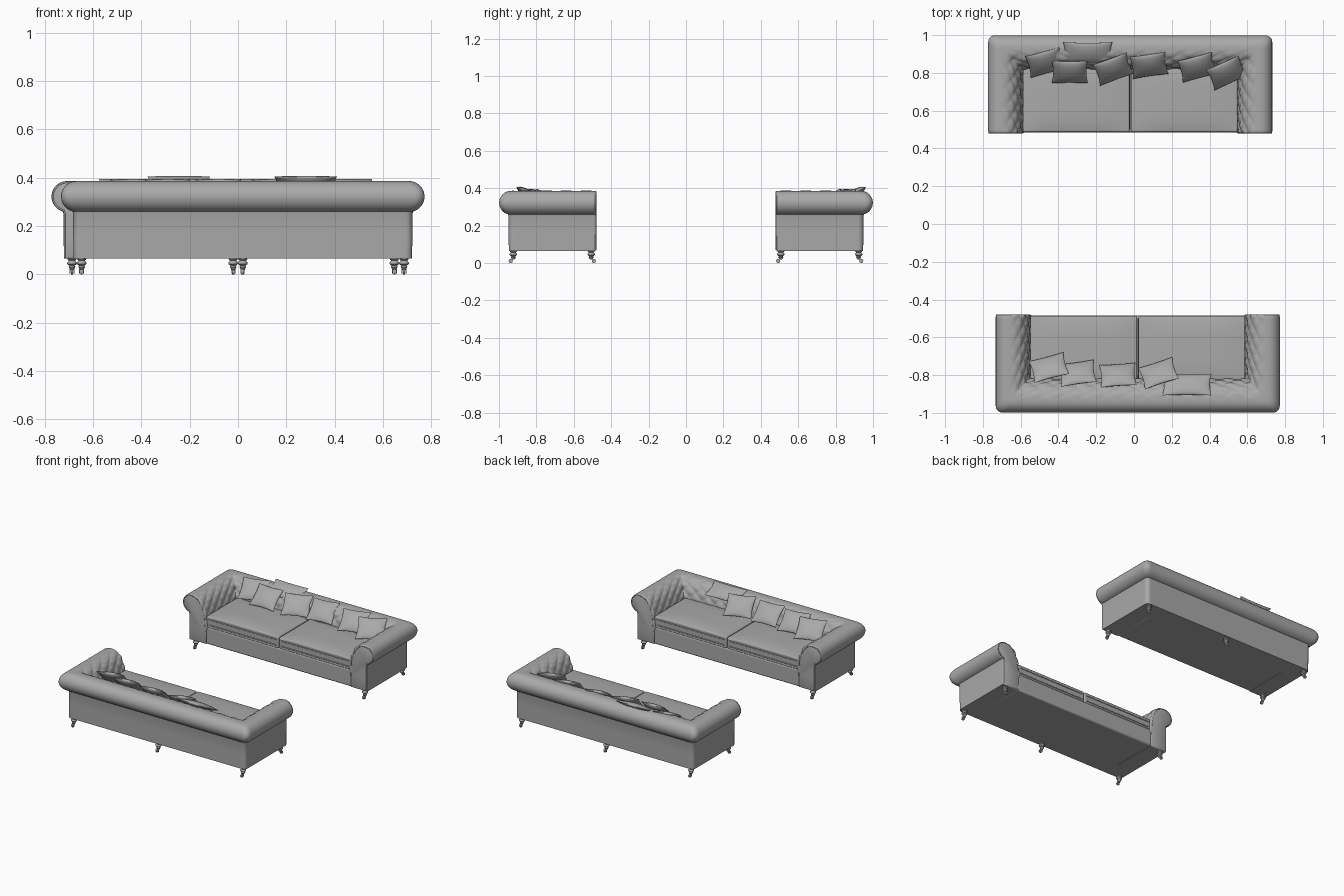
import bpy, bmesh, math
from math import sin, cos, pi, radians
from mathutils import Vector
from mathutils.geometry import interpolate_bezier

cube = bpy.data.objects.get("Cube")
if cube:
    bpy.data.objects.remove(cube)

grey = bpy.data.materials.new("soft_grey")
grey.use_nodes = True
colour = (0.4, 0.4, 0.4, 1)
grey.diffuse_color = colour
grey.node_tree.nodes["Principled BSDF"].inputs["Base Color"].default_value = colour

SHIFT = 0.02           # sideways offset between the two facing sofas
HALF, INNER_BACK = 0.57, 0.817   # inside half width and inside back line
FRONT, BOTTOM = 0.48, 0.065


def add(name, mesh, angle=0.8):
    """Put a mesh in the scene with smooth shading."""
    mesh.materials.clear()
    mesh.materials.append(grey)
    obj = bpy.data.objects.new(name, mesh)
    bpy.context.collection.objects.link(obj)
    bpy.ops.object.select_all(action='DESELECT')
    obj.select_set(True)
    bpy.context.view_layer.objects.active = obj
    if isinstance(mesh, bpy.types.Mesh):
        bpy.ops.object.shade_smooth_by_angle(angle=angle)
    return obj


def pair(obj):
    """Use the part in the rear sofa and, turned half round, in the front sofa."""
    twin = obj.copy()
    twin.name = "front_sofa_" + obj.name
    bpy.context.collection.objects.link(twin)
    obj.name = "rear_sofa_" + obj.name
    x, y, z = obj.location
    obj.location = (x - SHIFT, y, z)
    twin.location = (SHIFT - x, -y, z)
    twin.rotation_euler.z += pi


def from_bmesh(name, bm):
    bmesh.ops.recalc_face_normals(bm, faces=bm.faces)
    mesh = bpy.data.meshes.new(name)
    bm.to_mesh(mesh)
    bm.free()
    return add(name, mesh)


def box(name, low, high, bevel, crown=0):
    """Rounded box, with an optional domed top."""
    low, high = Vector(low), Vector(high)
    bm = bmesh.new()
    bmesh.ops.create_cube(bm, size=2)
    if crown:
        bmesh.ops.subdivide_edges(bm, edges=bm.edges[:], cuts=11, use_grid_fill=True)
    for v in bm.verts:
        if v.co.z > 0.99:
            v.co.z += crown * (1 - v.co.x ** 4) * (1 - v.co.y ** 4)
    size = (high - low) / 2
    for v in bm.verts:
        v.co = Vector(a * b for a, b in zip(v.co, size))
    obj = from_bmesh(name, bm)
    obj.location = (low + high) / 2
    mod = obj.modifiers.new("round", 'BEVEL')
    mod.width, mod.segments = bevel, 4
    mod.limit_method, mod.angle_limit = 'ANGLE', radians(50)
    return obj


def piping(name, points, radius, cyclic=True):
    curve = bpy.data.curves.new(name, 'CURVE')
    curve.dimensions = '3D'
    curve.bevel_depth, curve.bevel_resolution = radius, 2
    spline = curve.splines.new('POLY')
    spline.points.add(len(points) - 1)
    for p, co in zip(spline.points, points):
        p.co = (*co, 1)
    spline.use_cyclic_u = cyclic
    return add(name, curve)


# Scroll cross-section: (outward distance, height), tufted flare then roll
flare = interpolate_bezier(Vector((0, 0.15)), Vector((0, 0.27)),
                           Vector((0.02, 0.386)), Vector((0.118, 0.386)), 41)
flare = [Vector((p.x, p.y)) for p in flare]
roll = [Vector((0.118 + 0.064 * cos(a), 0.322 + 0.064 * sin(a)))
        for a in (radians(90 - 165 * i / 18) for i in range(1, 19))]
skirt = [Vector((0.132, 0.25)), Vector((0.132, 0.16)), Vector((0.13, BOTTOM)), Vector((0, BOTTOM))]
profile = flare + roll + skirt
normals = []
for i in range(len(profile)):
    t = (profile[(i + 1) % len(profile)] - profile[i - 1]).normalized()
    normals.append(Vector((-t.y, t.x)))


def section(kind, f, side, periods, inset=0):
    """One ring of the shell at fraction f of an arm, corner or back run."""
    ring = []
    for i, (p, n) in enumerate(zip(profile, normals)):
        q = i / 40
        if q <= 1:
            phase, row = f * periods, q * 4
            puff = abs(sin(pi * (phase + row)) * sin(pi * (phase - row)))
            p = p + n * 0.011 * math.sqrt(puff) * min(1, (1 - q) * 3)
        u, z = p - n * inset
        r = max(0.002, 0.2 * u)
        cx, cy = HALF + u - r, INNER_BACK + u - r
        if kind == 'arm':
            co = (side * (cx + r), FRONT + f * (cy - FRONT), z)
        elif kind == 'corner':
            co = (side * (cx + r * cos(f * pi / 2)), cy + r * sin(f * pi / 2), z)
        else:
            co = (cx * (2 * f - 1), cy + r, z)
        ring.append(co)
    return ring


# Arms and back in one continuous sweep
def arm(side):
    ends = [section('arm', f, side, 4, d) for f, d in ((0, 0.009), (0.006, 0.003))]
    return ends + [section('arm', 0.02 + 0.98 * i / 40, side, 4) for i in range(41)]


def corner(side):
    return [section('corner', i / 5, side, 0) for i in range(1, 5)]


rings = arm(-1) + corner(-1)
rings += [section('back', i / 132, 1, 12) for i in range(133)]
rings += corner(1)[::-1] + arm(1)[::-1]
bm = bmesh.new()
loops = [[bm.verts.new(co) for co in ring] for ring in rings]
for a, b in zip(loops, loops[1:]):
    for i in range(len(a)):
        j = (i + 1) % len(a)
        bm.faces.new((a[i], a[j], b[j], b[i]))
bm.faces.new(loops[0])
bm.faces.new(loops[-1])
pair(from_bmesh("tufted_arms_and_back", bm))

# Welt round each arm front
for side, label in ((-1, "right"), (1, "left")):
    pts = [(side * (HALF + p.x - n.x * 0.005), FRONT + 0.003, p.y - n.y * 0.005)
           for p, n in zip(profile[:-1], normals)]
    pair(piping(label + "_arm_welt", pts, 0.004, False))

# Seat base and front rail
pair(box("seat_base", (-0.575, FRONT + 0.004, BOTTOM), (0.575, 0.84, 0.19), 0.012))

# Seat cushions with piping
for side, label in ((-1, "right"), (1, "left")):
    x0, x1 = sorted((side * 0.004, side * 0.568))
    y0, y1 = 0.487, 0.845
    pair(box(label + "_seat_cushion", (x0, y0, 0.182), (x1, y1, 0.265), 0.024, 0.3))
    r = 0.024
    for level, height in (("upper", 0.243), ("lower", 0.204)):
        pts = []
        for k, (cx, cy) in enumerate(((x1 - r, y1 - r), (x0 + r, y1 - r),
                                      (x0 + r, y0 + r), (x1 - r, y0 + r))):
            for s in range(5):
                a = (k + s / 4) * pi / 2
                pts.append((cx + r * cos(a), cy + r * sin(a), height))
        pair(piping(f"{label}_cushion_{level}_piping", pts, 0.0035))

# Turned legs with casters
turning = ((0.016, 0.07), (0.019, 0.062), (0.013, 0.057), (0.02, 0.049), (0.02, 0.043),
           (0.011, 0.036), (0.014, 0.031), (0.01, 0.024), (0.005, 0.018))


def leg(name, x, y, out):
    bm = bmesh.new()
    rows = [[bm.verts.new((r * cos(k * pi / 8), r * sin(k * pi / 8), z)) for k in range(16)]
            for r, z in turning]
    for a, b in zip(rows, rows[1:]):
        for k in range(16):
            m = (k + 1) % 16
            bm.faces.new((a[k], a[m], b[m], b[k]))
    bm.faces.new(rows[0])
    bm.faces.new(rows[-1])
    # Wheel lies on its side, with a fork cheek either side
    for offset, radius, width in ((0, 0.011, 0.009), (-0.008, 0.007, 0.004), (0.008, 0.007, 0.004)):
        new = bmesh.ops.create_cone(bm, cap_ends=True, segments=16, radius1=radius,
                                    radius2=radius, depth=width)['verts']
        for v in new:
            px, py, pz = v.co
            v.co = (pz + offset, py + out * 0.014, px + 0.011)
    for dx in (-0.008, 0.008):
        new = bmesh.ops.create_cube(bm, size=1)['verts']
        for v in new:
            lean = out * 0.014 * (0.5 - v.co.z)
            v.co = (v.co.x * 0.004 + dx, v.co.y * 0.009 + lean, 0.02 + v.co.z * 0.018)
    obj = from_bmesh(name, bm)
    obj.location = (x, y, 0)
    pair(obj)


for label, x in (("right", -0.667), ("left", 0.667)):
    leg(label + "_front_leg", x, 0.507, -1)
    leg(label + "_back_leg", x, 0.923, 1)
leg("middle_back_leg", 0, 0.923, 1)


# Scatter pillows: pinched edges, pointed corners
def pillow(name, x, y, turn, facing, large=False):
    w, h, thick = (0.26, 0.13, 0.02) if large else (0.19, 0.16, 0.024)
    n = 14
    bm = bmesh.new()
    for face in (-1, 1):
        grid = []
        for i in range(n + 1):
            a = sin((i / n - 0.5) * pi)
            for j in range(n + 1):
                b = sin((j / n - 0.5) * pi)
                puff = (max(0, (1 - a * a) * (1 - b * b))) ** 0.55
                grid.append(bm.verts.new((a * w / 2 * (1 - 0.07 * (1 - b * b)),
                                          b * h / 2 * (1 - 0.07 * (1 - a * a)),
                                          face * thick * puff)))
        for i in range(n):
            for j in range(n):
                k = i * (n + 1) + j
                bm.faces.new((grid[k], grid[k + 1], grid[k + n + 2], grid[k + n + 1]))
    bmesh.ops.remove_doubles(bm, verts=bm.verts, dist=0.0002)
    obj = from_bmesh(name, bm)
    obj.location = (x, y, 0.375 if large else 0.342)
    obj.rotation_euler = (radians(28 if large else 42), 0, radians(turn) + facing)


rear = ((-0.47, 0.855, 15), (-0.34, 0.805, 0), (-0.11, 0.82, 20), (0.08, 0.84, 8),
        (0.335, 0.83, 15), (0.49, 0.80, 24))
front = ((-0.45, -0.76, 15), (-0.30, -0.79, 8), (-0.085, -0.80, 4), (0.13, -0.79, 18))
for i, (x, y, turn) in enumerate(rear):
    pillow(f"rear_pillow_{i + 1}", x, y, turn, 0)
for i, (x, y, turn) in enumerate(front):
    pillow(f"front_pillow_{i + 1}", x, y, turn, pi)
pillow("rear_long_pillow", -0.245, 0.905, 0, 0, True)
pillow("front_long_pillow", 0.28, -0.85, 0, pi, True)
